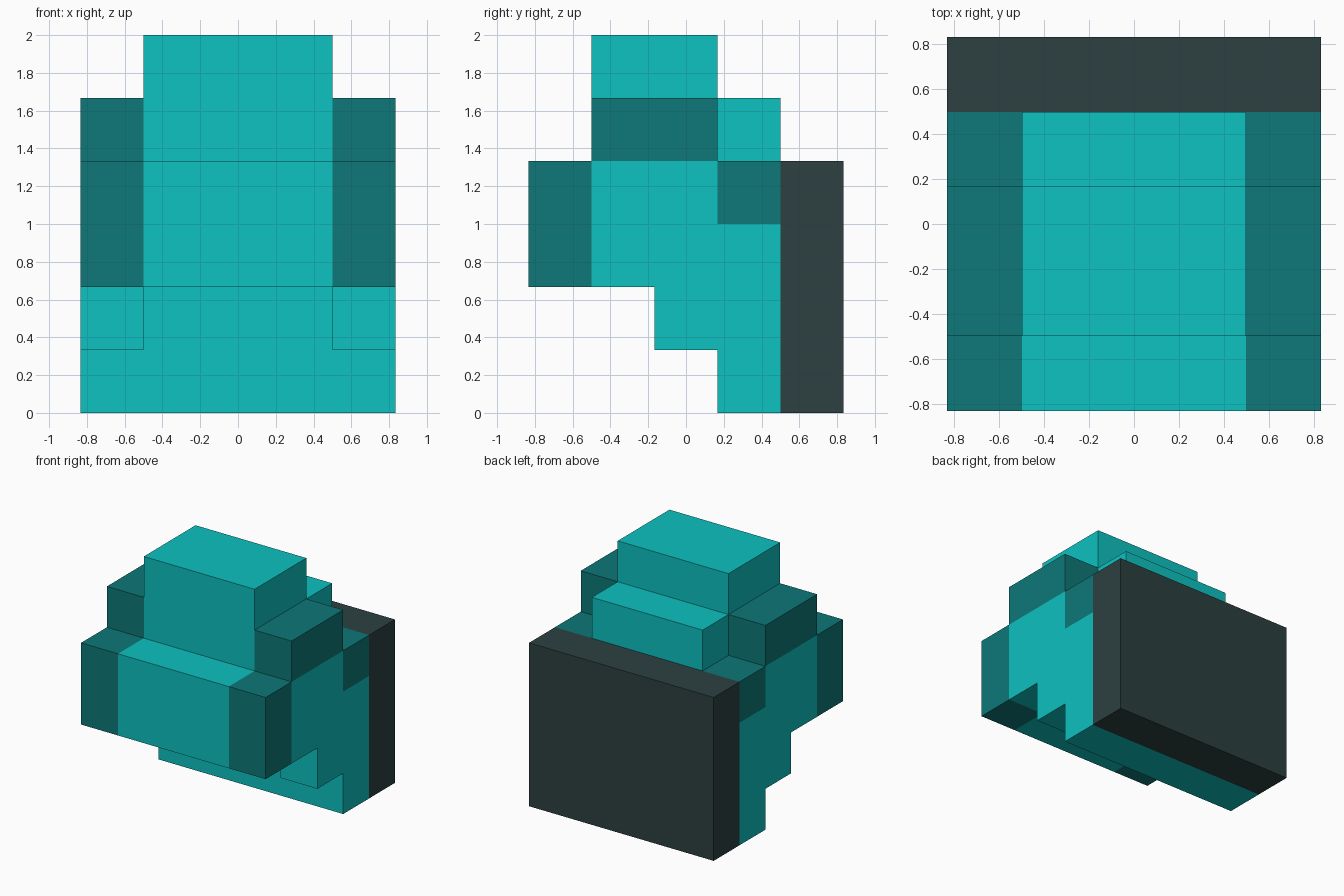
import bpy
import bmesh

cube = bpy.data.objects.get("Cube")
if cube:
    bpy.data.objects.remove(cube, do_unlink=True)

U = 1 / 3  # block size


def material(name, rgb):
    m = bpy.data.materials.new(name)
    m.use_nodes = True
    color = (*rgb, 1.0)
    m.diffuse_color = color
    m.node_tree.nodes["Principled BSDF"].inputs["Base Color"].default_value = color
    return m


teal = material("bright teal", (0.0044, 0.533, 0.533))
dark_teal = material("dark teal", (0.0044, 0.188, 0.188))
charcoal = material("charcoal", (0.026, 0.051, 0.051))


def prism(name, profile, x0, x1, mat):
    """Extrude a (y, z) profile, given in blocks, from x0 to x1."""
    bm = bmesh.new()
    face = bm.faces.new([bm.verts.new((x0 * U, y * U, z * U)) for y, z in profile])
    ext = bmesh.ops.extrude_face_region(bm, geom=[face])
    moved = [v for v in ext["geom"] if isinstance(v, bmesh.types.BMVert)]
    bmesh.ops.translate(bm, verts=moved, vec=((x1 - x0) * U, 0, 0))
    bmesh.ops.recalc_face_normals(bm, faces=bm.faces[:])
    mesh = bpy.data.meshes.new(name)
    bm.to_mesh(mesh)
    bm.free()
    mesh.materials.append(mat)
    obj = bpy.data.objects.new(name, mesh)
    bpy.context.collection.objects.link(obj)
    return obj


def rect(y0, y1, z0, z1):
    return [(y0, z0), (y1, z0), (y1, z1), (y0, z1)]


# Stepped centre, three blocks wide
prism("center_body",
      [(-2.5, 2), (0.5, 2), (0.5, 0), (1.5, 0), (1.5, 5), (0.5, 5),
       (0.5, 6), (-1.5, 6), (-1.5, 4), (-2.5, 4)], -1.5, 1.5, teal)

# Full-width plate on the back
prism("back_plate", rect(1.5, 2.5, 0, 4), -2.5, 2.5, charcoal)

# Matching sides, one block wide
side_profile = [(-1.5, 2), (-0.5, 2), (-0.5, 1), (0.5, 1), (0.5, 0),
                (1.5, 0), (1.5, 3), (0.5, 3), (0.5, 4), (-1.5, 4)]
for side, x0 in (("left", 1.5), ("right", -2.5)):
    x1 = x0 + 1
    prism(side + "_side_panel", side_profile, x0, x1, teal)
    prism(side + "_front_corner", rect(-2.5, -1.5, 2, 4), x0, x1, dark_teal)
    prism(side + "_shoulder", rect(-1.5, 0.5, 4, 5), x0, x1, dark_teal)
    prism(side + "_rear_block", rect(0.5, 1.5, 3, 4), x0, x1, dark_teal)
